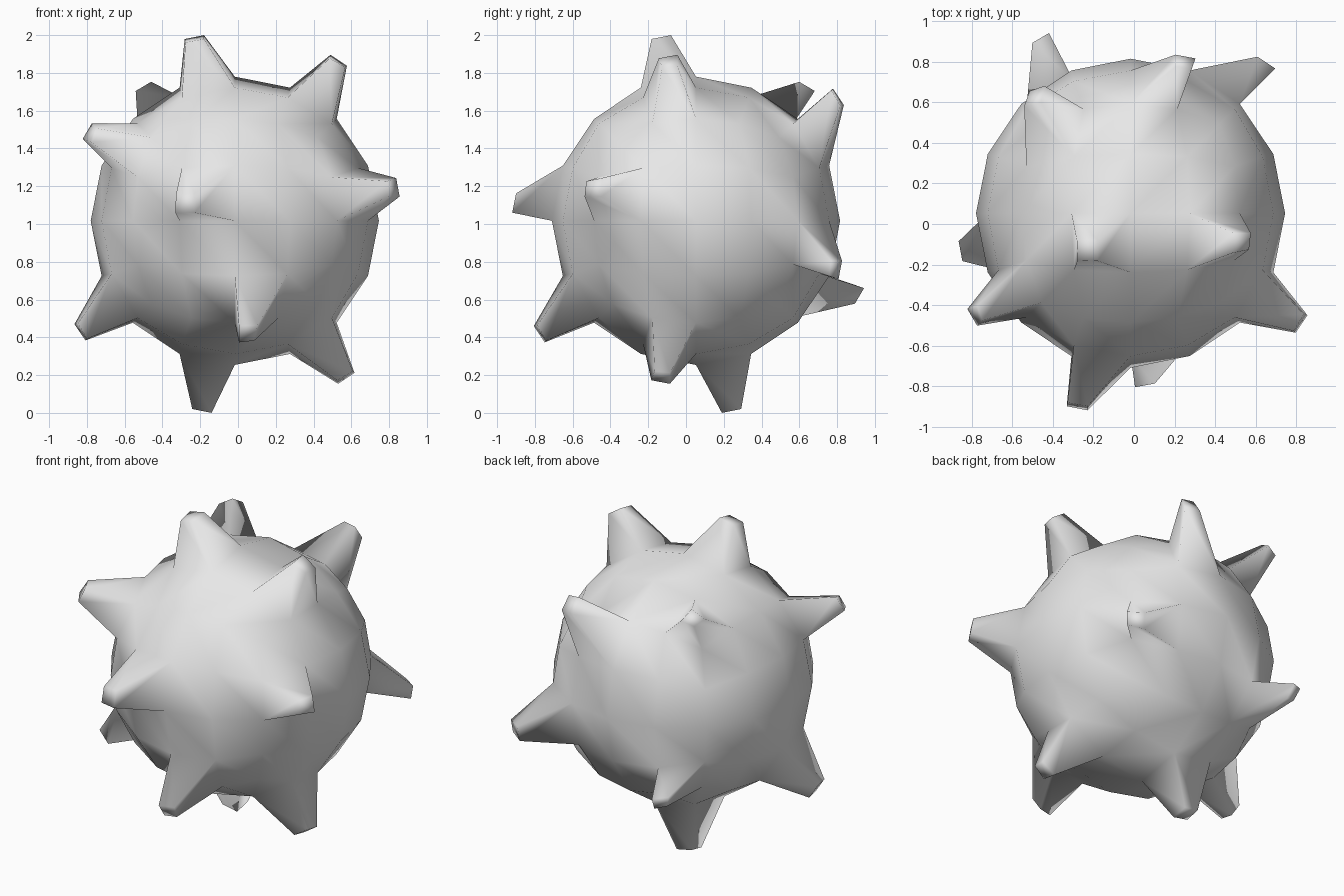
import bpy, bmesh
from mathutils import Vector

cube = bpy.data.objects.get("Cube")
if cube:
    bpy.data.objects.remove(cube, do_unlink=True)

CENTER = Vector((-0.017, 0.053, 1.017))
RADIUS = 0.763
TIP_SCALE = 0.35

# Centre of each blunt spike end
TIPS = [
    (-0.23, -0.13, 1.98), (0.53, -0.09, 1.86), (-0.49, 0.63, 1.71),
    (0.25, 0.80, 1.67), (-0.78, -0.45, 1.48), (-0.28, -0.90, 1.11),
    (0.82, -0.49, 1.19), (-0.83, -0.13, 0.43), (0.05, -0.77, 0.42),
    (0.57, -0.13, 0.19), (-0.19, 0.24, 0.02), (0.65, 0.79, 0.76),
    (-0.45, 0.90, 0.63),
]

# Round body: a cube divided twice and pushed out to a sphere
bm = bmesh.new()
bmesh.ops.create_cube(bm, size=2)
for _ in range(2):
    bmesh.ops.subdivide_edges(bm, edges=bm.edges[:], cuts=1, use_grid_fill=True)
    for v in bm.verts:
        v.co.normalize()
for v in bm.verts:
    v.co = CENTER + v.co * RADIUS

# Spikes: pull the nearest body face out to each tip and shrink it
bases = [min(bm.faces, key=lambda f: -(f.calc_center_median() - CENTER).normalized().dot(
    (Vector(t) - CENTER).normalized())) for t in TIPS]
for base, tip in zip(bases, TIPS):
    end = bmesh.ops.extrude_discrete_faces(bm, faces=[base])["faces"][0]
    middle = end.calc_center_median()
    for v in end.verts:
        v.co = Vector(tip) + (v.co - middle) * TIP_SCALE

bmesh.ops.recalc_face_normals(bm, faces=bm.faces[:])
for f in bm.faces:
    f.smooth = True
mesh = bpy.data.meshes.new("spiked_ball")
bm.to_mesh(mesh)
bm.free()
ball = bpy.data.objects.new("spiked_ball", mesh)
bpy.context.collection.objects.link(ball)

# Plain grey
grey = bpy.data.materials.new("light_grey")
grey.use_nodes = True
grey.diffuse_color = (0.8, 0.8, 0.8, 1)
grey.node_tree.nodes["Principled BSDF"].inputs["Base Color"].default_value = (0.8, 0.8, 0.8, 1)
mesh.materials.append(grey)
